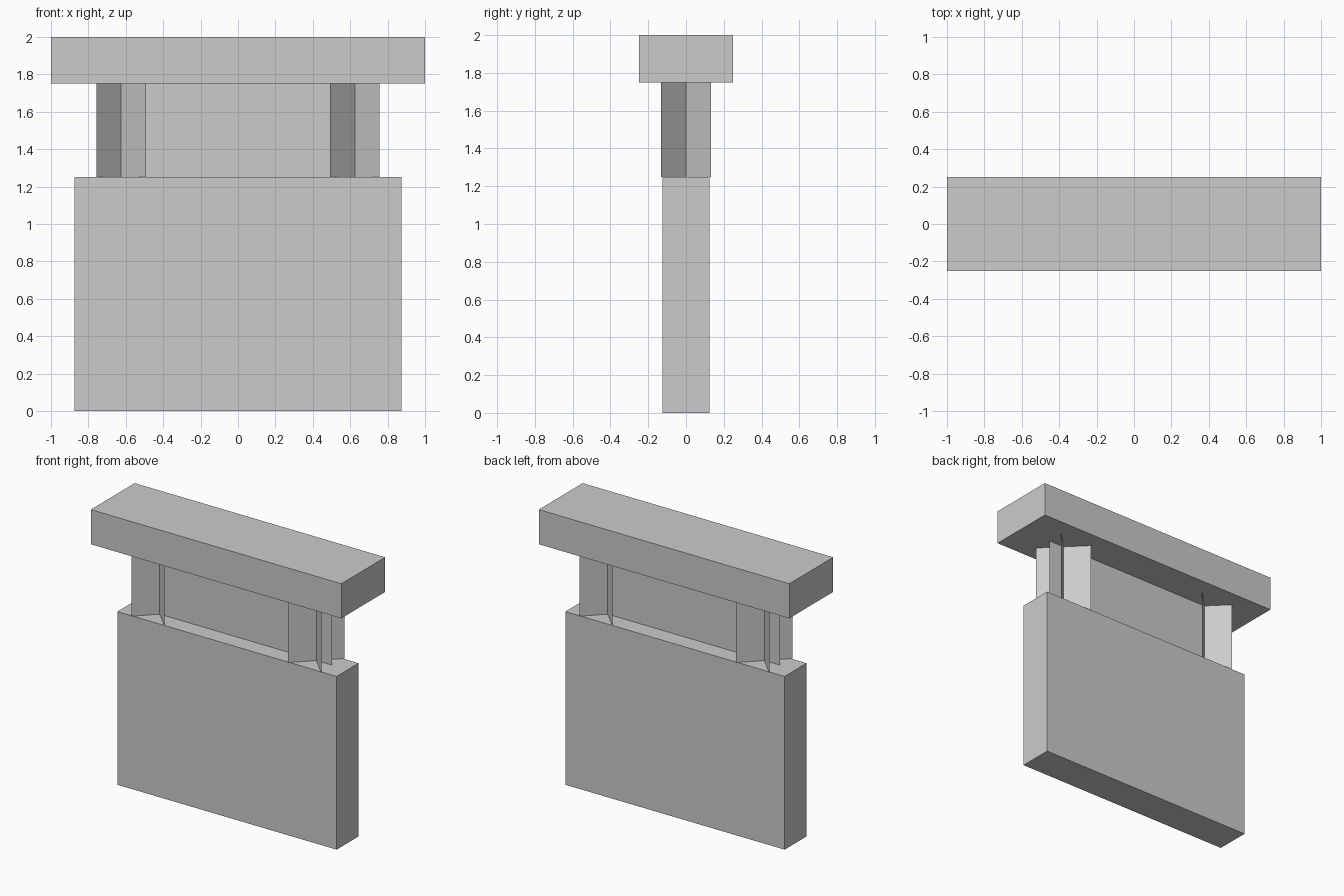
import bpy
from math import radians

if "Cube" in bpy.data.objects:
    bpy.data.objects.remove(bpy.data.objects["Cube"])


def box(name, size, z):
    bpy.ops.mesh.primitive_cube_add(size=1, location=(0, 0, z))
    ob = bpy.context.object
    ob.name = name
    ob.scale = size
    bpy.ops.object.transform_apply(location=False, rotation=False, scale=True)
    return ob


def sheet(name, x, width, height, z, angle):
    # upright zero-thickness sheet, turned about its vertical axis
    w, h = width / 2, height / 2
    mesh = bpy.data.meshes.new(name)
    mesh.from_pydata([(-w, 0, -h), (w, 0, -h), (w, 0, h), (-w, 0, h)], [], [(0, 1, 2, 3)])
    ob = bpy.data.objects.new(name, mesh)
    ob.location = (x, 0, z)
    ob.rotation_euler = (0, 0, radians(angle))
    bpy.context.collection.objects.link(ob)
    return ob


# Hanging board and the beam above it
box("sign_board", (1.75, 0.25, 1.25), 0.625)
box("top_beam", (2, 0.5, 0.25), 1.875)

# Flat centre panel between board and beam
sheet("centre_panel", 0, 1.5, 0.5, 1.5, 0)

# Crossed chain sheets on each side
for side, x in (("left", -0.625), ("right", 0.625)):
    for n, angle in enumerate((-45, 45), 1):
        sheet(f"chain_{side}_{n}", x, 0.375, 0.5, 1.5, angle)
